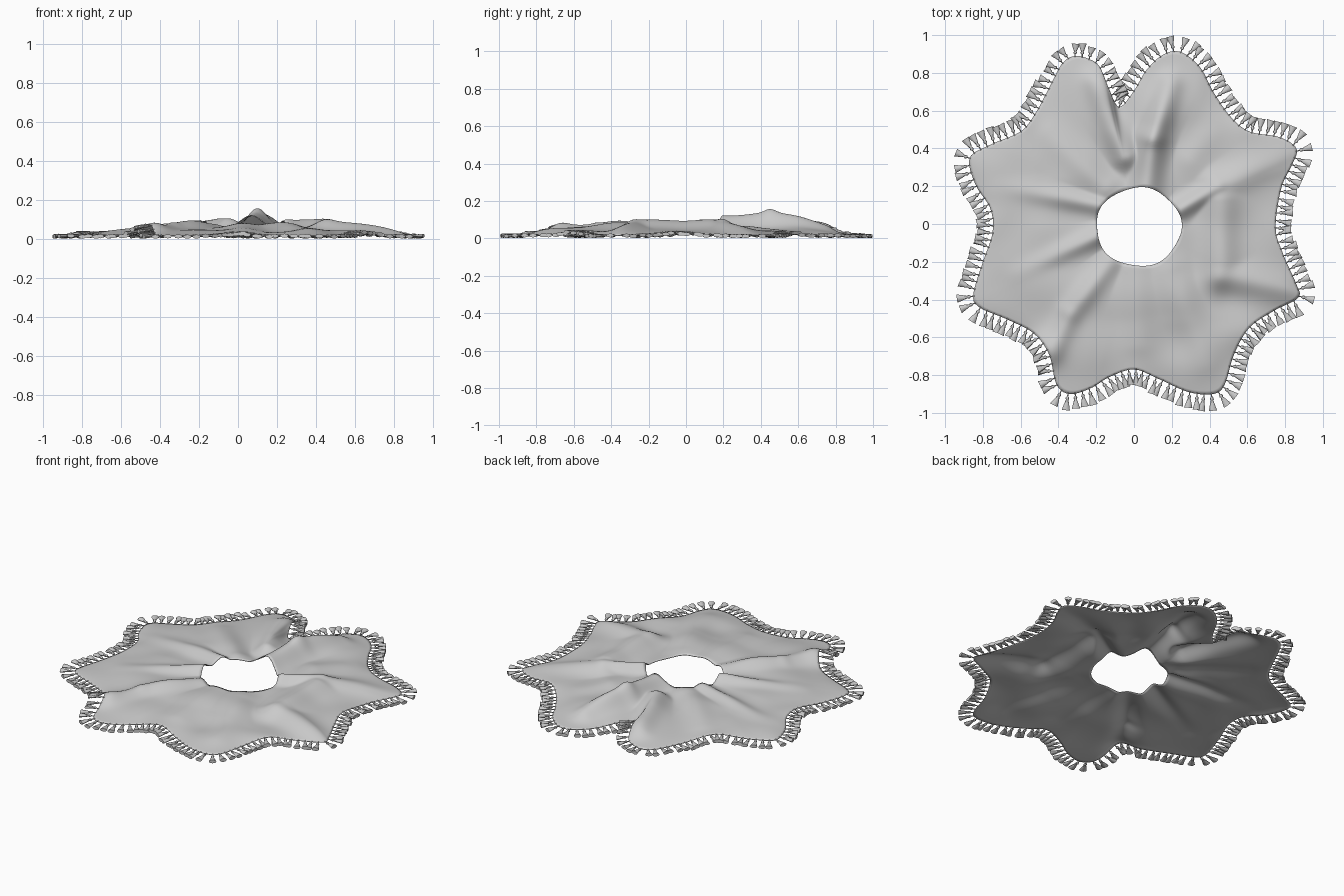
import bpy, bmesh, math, random
from mathutils import Vector, Matrix, noise

if "Cube" in bpy.data.objects:
    bpy.data.objects.remove(bpy.data.objects["Cube"])
random.seed(4)

# wavy hem outline seen from above, counterclockwise
HEM = [(.75,-.02),(.78,.19),(.84,.32),(.86,.40),(.77,.46),(.61,.49),(.51,.57),(.42,.70),(.35,.83),
       (.25,.91),(.16,.90),(.07,.82),(-.01,.69),(-.08,.62),(-.13,.71),(-.18,.83),(-.23,.87),(-.31,.89),
       (-.38,.85),(-.45,.72),(-.52,.59),(-.60,.49),(-.76,.42),(-.87,.35),(-.84,.21),(-.76,.08),
       (-.75,-.05),(-.80,-.20),(-.85,-.37),(-.82,-.44),(-.66,-.51),(-.53,-.58),(-.45,-.69),(-.41,-.85),
       (-.34,-.90),(-.23,-.87),(-.13,-.81),(0,-.77),(.13,-.82),(.29,-.89),(.42,-.90),(.48,-.85),
       (.53,-.69),(.61,-.55),(.74,-.46),(.87,-.39),(.86,-.32),(.79,-.16)]
HOLE = Vector((.025, -.015))

# folds: start x, y, end x, y, start height, end height, width
FOLDS = [(.07,.20,.10,.45,.06,.085,.075), (.10,.45,.19,.74,.085,.06,.07), (-.20,.76,-.05,.36,.05,.06,.07),
         (-.18,.10,-.70,.19,.04,.005,.05), (-.18,-.06,-.62,-.26,.04,.005,.05), (-.12,-.20,-.34,-.48,.03,.04,.06),
         (-.34,-.48,-.44,-.67,.04,.055,.06), (.25,.08,.45,.20,.05,.04,.05), (.45,.20,.80,.36,.04,.01,.08),
         (.46,.12,.46,-.28,.045,.05,.09), (.46,-.28,.84,-.36,.05,.035,.08), (0,-.24,.02,-.64,.02,.02,.08),
         (.30,.35,.45,.54,.02,.02,.08), (-.15,.20,-.45,.48,.035,.02,.08), (.20,-.25,.38,-.74,.02,.02,.09)]
# places where the hem itself is lifted: x, y, height, radius
LIFTS = [(-.14,.72,.05,.10), (-.45,-.67,.06,.09), (.76,-.05,.02,.15), (.58,.51,.02,.12),
         (.60,-.56,.025,.12), (-.56,.54,.02,.12), (-.75,0,.02,.15), (0,-.77,.02,.12)]


def closed_spline(pts, sub=12):
    out, n = [], len(pts)
    for i in range(n):
        a, b, c, d = (Vector(pts[(i + k) % n]) for k in (-1, 0, 1, 2))
        for j in range(sub):
            t = j / sub
            out.append(.5 * (2*b + (c-a)*t + (2*a-5*b+4*c-d)*t*t + (3*b-a-3*c+d)*t**3))
    return out


def resample(pts, count):
    loop = pts + [pts[0]]
    acc = [0]
    for a, b in zip(loop, loop[1:]):
        acc.append(acc[-1] + (b - a).length)
    out, k = [], 0
    for i in range(count):
        s = acc[-1] * i / count
        while acc[k + 1] < s:
            k += 1
        out.append(loop[k].lerp(loop[k+1], (s - acc[k]) / (acc[k+1] - acc[k])))
    return out


def height(p, t):
    edge = 1 - t**4
    z = .017 + .027 * edge + .012 * (1 - t)
    z += .022 * edge * noise.noise(Vector((p.x*4, p.y*4, 3)))
    # overlapping folds blend like a soft maximum
    total = 0
    for x0, y0, x1, y1, h0, h1, w in FOLDS:
        a, b = Vector((x0, y0)), Vector((x1, y1))
        u = max(0, min(1, (p - a).dot(b - a) / (b - a).length_squared))
        total += ((h0 + (h1 - h0)*u) * math.exp(-((p - a.lerp(b, u)).length / w)**2))**4
    z += edge * total**.25
    for x, y, h, r in LIFTS:
        z += h * t**3 * math.exp(-((p - Vector((x, y))).length / r)**2)
    return max(z, .014)


# draped cloth: rings from the centre hole out to the hem
SEG, RINGS = 400, 36
hem = resample(closed_spline(HEM), SEG)
bm = bmesh.new()
grid = []
for e in hem:
    d = (e - HOLE).normalized()
    ang = math.atan2(d.y, d.x)
    rim = HOLE + Vector((d.x*.225, d.y*.208)) * (1 + .02*math.sin(5*ang + 1))
    col = []
    for k in range(RINGS + 1):
        t = k / RINGS
        p = rim.lerp(e, t)
        col.append(bm.verts.new((p.x, p.y, height(p, t))))
    grid.append(col)
for i in range(SEG):
    a, b = grid[i], grid[(i + 1) % SEG]
    for k in range(RINGS):
        bm.faces.new((a[k], a[k+1], b[k+1], b[k]))
me = bpy.data.meshes.new("cloth")
bm.to_mesh(me)
bm.free()
me.shade_smooth()
cloth = bpy.data.objects.new("draped_cloth", me)
bpy.context.collection.objects.link(cloth)
solid = cloth.modifiers.new("thickness", 'SOLIDIFY')
solid.thickness = .004

# tassel fringe: cord, knot and flared skirt, lathed along the outward direction
PROFILE = [(-.006,.003), (.014,.003), (.018,.008), (.026,.010), (.032,.006), (.036,.008), (.060,.015), (.086,.022)]
COUNT, SIDES = 166, 8
spots = resample(closed_spline(HEM), COUNT)
bm = bmesh.new()
for i, p in enumerate(spots):
    tan = (spots[(i + 1) % COUNT] - spots[i - 1]).normalized()
    out = Vector((tan.y, -tan.x, 0))
    out.rotate(Matrix.Rotation(random.uniform(-.2, .2), 3, 'Z'))
    side = Vector((-out.y, out.x, 0))
    z0 = height(p, 1)
    z1 = max(.012, z0 * .75 + random.uniform(-.003, .004))
    size = random.uniform(.90, 1.03)
    if p.y > .75 and p.x < -.1:
        size *= .82
    rings = []
    for x, r in PROFILE:
        f = max(0, x / .088)
        c = Vector((p.x, p.y, z0 + (z1 - z0) * f)) + out * x * size
        rings.append([bm.verts.new(c + side * r * math.cos(q) + Vector((0, 0, min(r, .004 + r*.3) * math.sin(q))))
                      for q in (2*math.pi*j/SIDES for j in range(SIDES))])
    for a, b in zip(rings, rings[1:]):
        for j in range(SIDES):
            m = (j + 1) % SIDES
            bm.faces.new((a[j], a[m], b[m], b[j]))
    bm.faces.new(rings[0][::-1])
    bm.faces.new(rings[-1])
bmesh.ops.recalc_face_normals(bm, faces=bm.faces)
me = bpy.data.meshes.new("tassels")
bm.to_mesh(me)
bm.free()
tassels = bpy.data.objects.new("tassel_fringe", me)
bpy.context.collection.objects.link(tassels)
bpy.context.view_layer.objects.active = tassels
tassels.select_set(True)
bpy.ops.object.shade_smooth_by_angle(angle=math.radians(40))
